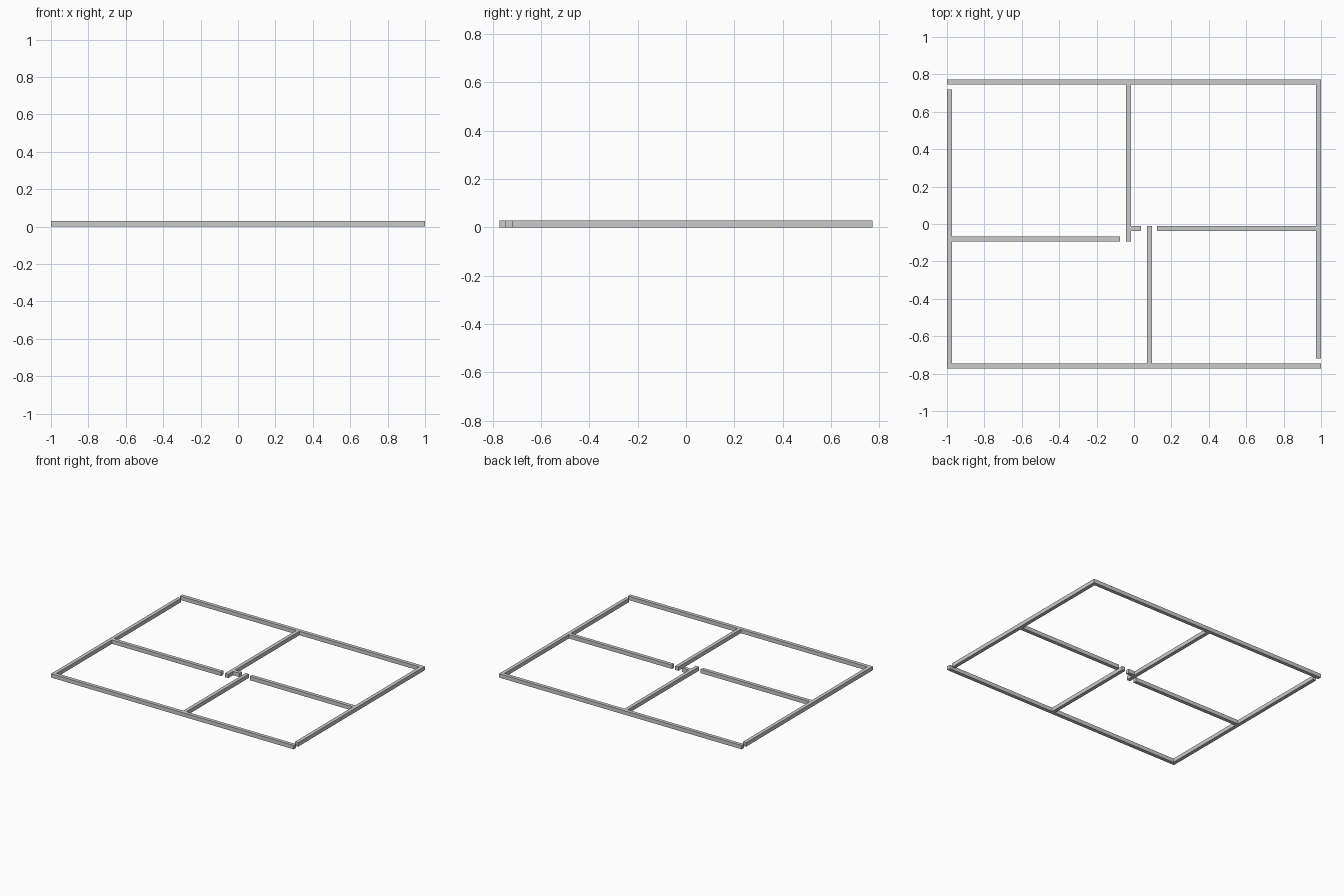
import bpy

if "Cube" in bpy.data.objects:
    bpy.data.objects.remove(bpy.data.objects["Cube"])

H = 0.029   # wall height
T = 0.027   # wall thickness
Y = 0.772   # half depth of the plan


def wall(name, x0, x1, y0, y1):
    bpy.ops.mesh.primitive_cube_add(size=1, location=((x0 + x1) / 2, (y0 + y1) / 2, H / 2))
    ob = bpy.context.object
    ob.name = name
    ob.scale = (x1 - x0, y1 - y0, H)
    bpy.ops.object.transform_apply(location=False, rotation=False, scale=True)


# Outer walls, with a doorway gap at two opposite corners
wall("back_wall", -1, 1, Y - T, Y)
wall("front_wall", -1, 1, -Y, T - Y)
wall("left_wall", -1, T - 1, T - Y, 0.72)
wall("right_wall", 1 - T, 1, -0.72, Y - T)

# Inner partitions around the central hall
wall("back_partition", -0.042, -0.015, -0.094, Y - T)
wall("front_partition", 0.07, 0.097, T - Y, -0.01)
wall("left_partition", T - 1, -0.074, -0.094, -0.067)
wall("right_partition", 0.123, 1 - T, -0.037, -0.01)
wall("hall_stub", -0.015, 0.038, -0.037, -0.01)
